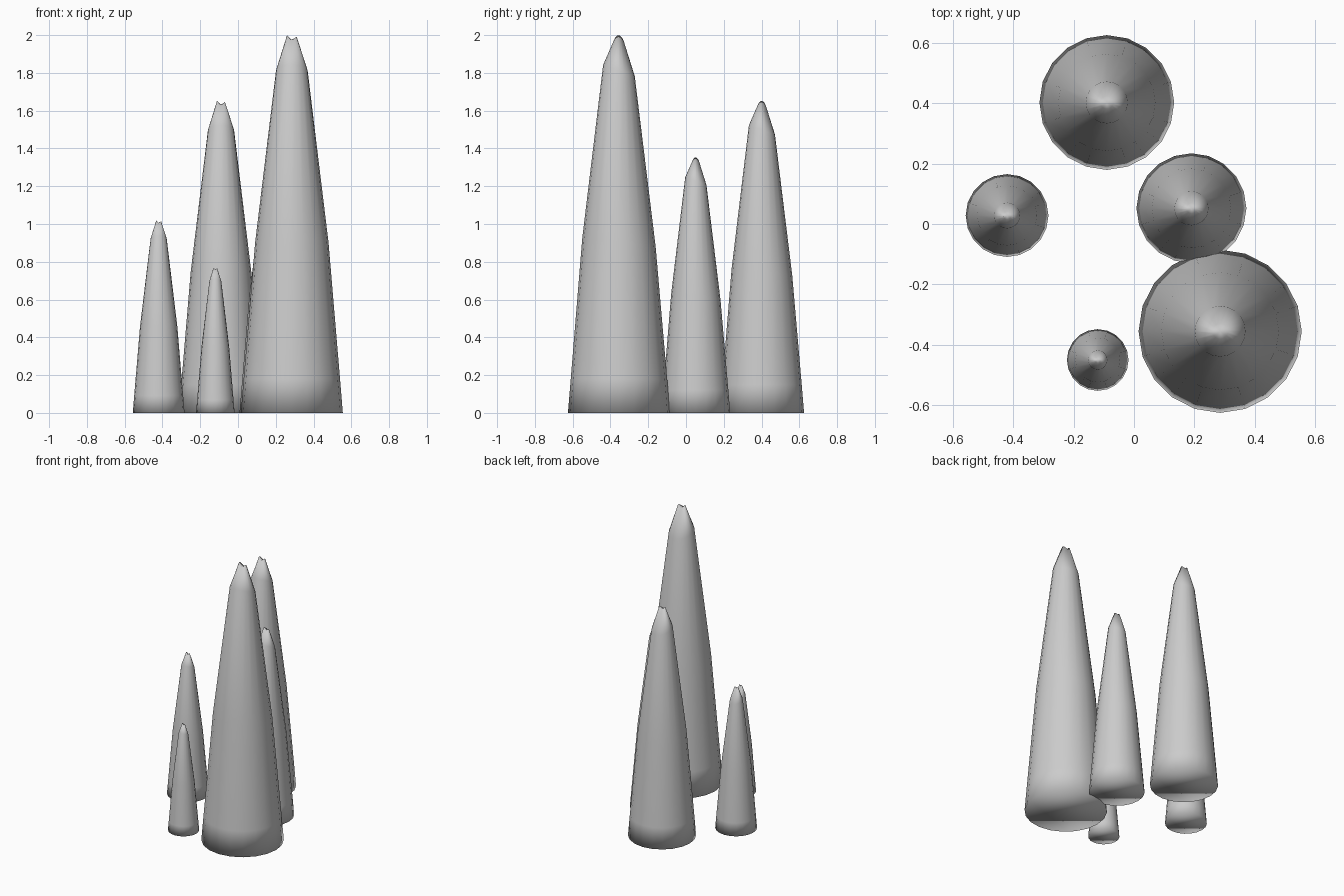
import bpy, bmesh
from math import sin, cos, pi

if "Cube" in bpy.data.objects:
    bpy.data.objects.remove(bpy.data.objects["Cube"])

SIDES = 20
# fraction of height, fraction of base radius, tilt toward the front, saddle amount
RINGS = [(0.0, 1.0, 0.0, 0.0),
         (0.09, 0.945, 0.0, 0.0),
         (0.45, 0.72, 0.011, 0.0),
         (0.905, 0.31, 0.015, 0.0),
         (0.992, 0.095, 0.002, 0.006)]


def spike(name, x, y, radius, height):
    bm = bmesh.new()
    rings = []
    for fz, fr, tilt, saddle in RINGS:
        ring = []
        for i in range(SIDES):
            a = 2 * pi * i / SIDES
            z = height * (fz - tilt * sin(a) + saddle * cos(2 * a))
            # left lip of the broken tip is slightly the taller one
            z -= height * saddle * 0.3 * (1 + cos(a))
            ring.append(bm.verts.new((radius * fr * cos(a), radius * fr * sin(a), z)))
        rings.append(ring)
    # side walls
    for lo, hi in zip(rings, rings[1:]):
        for i in range(SIDES):
            j = (i + 1) % SIDES
            bm.faces.new((lo[i], lo[j], hi[j], hi[i]))
    # flat base and notched tip
    bm.faces.new(rings[0][::-1])
    tip = bm.verts.new((0, 0, height * 0.986))
    for i in range(SIDES):
        bm.faces.new((rings[-1][i], rings[-1][(i + 1) % SIDES], tip))
    for f in bm.faces:
        f.smooth = True
    mesh = bpy.data.meshes.new(name)
    bm.to_mesh(mesh)
    bm.free()
    obj = bpy.data.objects.new(name, mesh)
    obj.location = (x, y, 0)
    bpy.context.collection.objects.link(obj)


# five stalagmites from tallest to shortest
spike("stalagmite_tallest", 0.285, -0.355, 0.27, 2.003)
spike("stalagmite_tall", -0.09, 0.402, 0.223, 1.655)
spike("stalagmite_medium", 0.19, 0.052, 0.182, 1.355)
spike("stalagmite_small", -0.42, 0.028, 0.137, 1.02)
spike("stalagmite_smallest", -0.12, -0.45, 0.102, 0.77)
